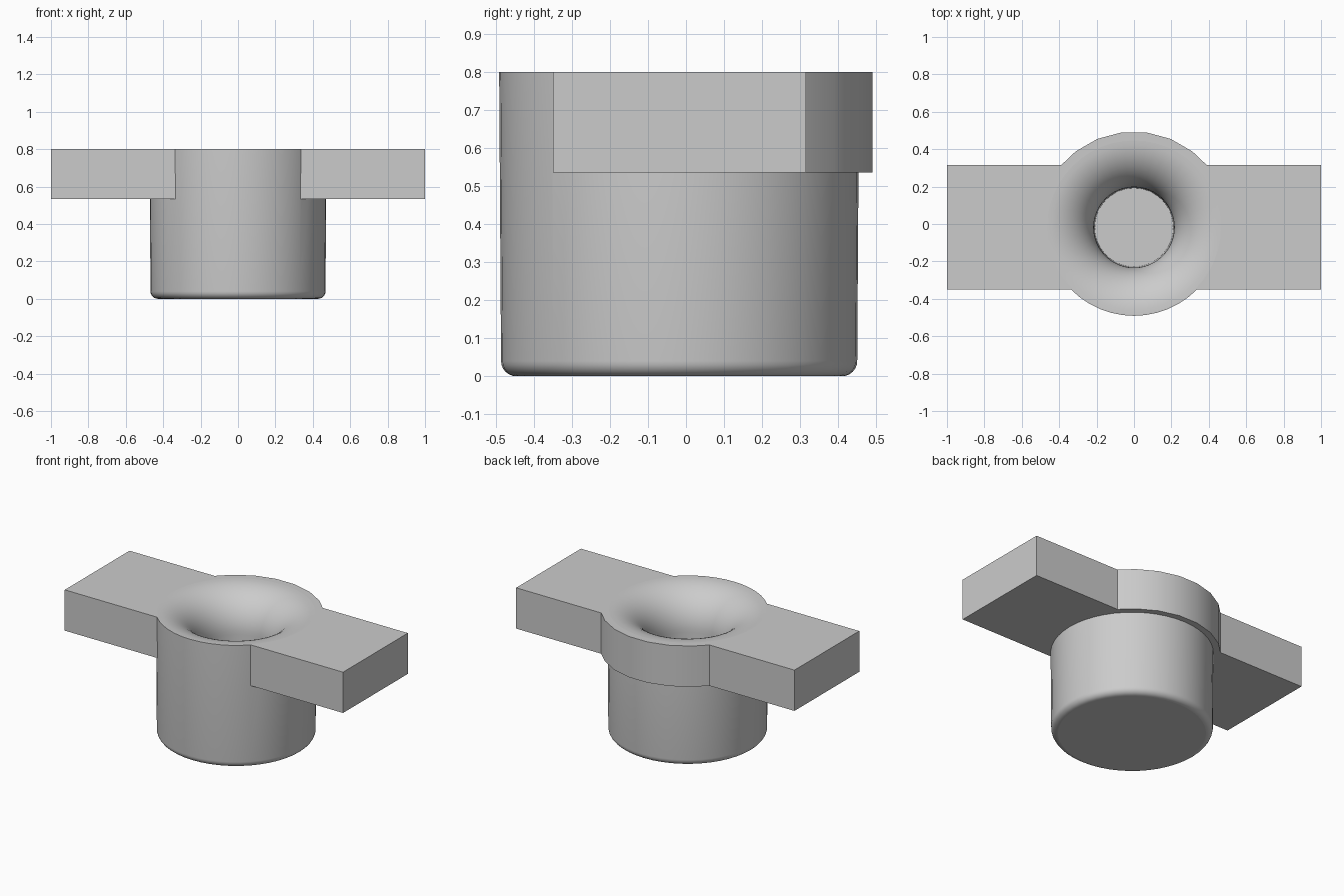
import bpy, bmesh, math

if "Cube" in bpy.data.objects:
    bpy.data.objects.remove(bpy.data.objects["Cube"], do_unlink=True)

GREY = (0.6, 0.6, 0.6, 1)
CY = -0.018               # axis of the round parts
TOP, UNDER = 0.80, 0.535  # plate heights
SEG = 48

mat = bpy.data.materials.new("plain grey")
mat.use_nodes = True
mat.diffuse_color = GREY
mat.node_tree.nodes["Principled BSDF"].inputs["Base Color"].default_value = GREY


def finish(name, bm):
    bmesh.ops.recalc_face_normals(bm, faces=bm.faces)
    mesh = bpy.data.meshes.new(name)
    bm.to_mesh(mesh)
    bm.free()
    mesh.materials.append(mat)
    ob = bpy.data.objects.new(name, mesh)
    bpy.context.collection.objects.link(ob)
    return ob


def lathe(name, profile):
    """Closed solid of revolution from (radius, z) points."""
    bm = bmesh.new()
    rings = []
    for r, z in profile:
        rings.append([bm.verts.new((r * math.cos(a), CY + r * math.sin(a), z))
                      for a in (2 * math.pi * i / SEG for i in range(SEG))])
    for lo, hi in zip(rings, rings[1:]):
        for i in range(SEG):
            j = (i + 1) % SEG
            bm.faces.new((lo[i], lo[j], hi[j], hi[i]))
    bm.faces.new(rings[0])
    bm.faces.new(rings[-1])
    return finish(name, bm)


def arc(cx, cz, r, start, end, n):
    angles = [math.radians(start + (end - start) * i / n) for i in range(n + 1)]
    return [(cx + r * math.cos(a), cz + r * math.sin(a)) for a in angles]


def boolean(target, tool, operation):
    mod = target.modifiers.new(operation.lower(), "BOOLEAN")
    mod.operation, mod.object, mod.solver = operation, tool, "EXACT"
    bpy.context.view_layer.objects.active = target
    bpy.ops.object.modifier_apply(modifier=mod.name)
    bpy.data.objects.remove(tool, do_unlink=True)


# Round body with a softened lower edge and slight draft
body = lathe("knob_body", arc(0.428, 0.04, 0.04, -90, 0, 6) + [(0.473, TOP)])

# Winged plate: straight front edge, faceted bulge at the back
front, back = -0.35, 0.315
bulge = 0.512
side = math.sqrt(bulge ** 2 - (back - CY) ** 2)
outline = [(-1, back), (-1, front), (1, front), (1, back), (side, back)]
for k in range(6):
    a = math.radians(52.5 + 15 * k)
    x, y = bulge * math.cos(a), CY + bulge * math.sin(a)
    if y > back + 0.01:
        outline.append((x, y))
outline.append((-side, back))
bm = bmesh.new()
base = bm.faces.new([bm.verts.new((x, y, UNDER)) for x, y in outline])
ext = bmesh.ops.extrude_face_region(bm, geom=[base])
for v in ext["geom"]:
    if isinstance(v, bmesh.types.BMVert):
        v.co.z = TOP
plate = finish("winged_plate", bm)

# Flared socket, cut from the joined solid
flare = 0.25
socket = lathe("socket_cutter",
               [(0.21, 0.35)]
               + arc(0.215 + flare, TOP - flare, flare, 180, 90, 16)
               + [(0.215 + flare, TOP + 0.1)])
socket.hide_render = True

boolean(body, plate, "UNION")
boolean(body, socket, "DIFFERENCE")
body.name = "winged_knob"

# Smooth the round surfaces, keep the level faces flat
bpy.ops.object.select_all(action="DESELECT")
body.select_set(True)
bpy.context.view_layer.objects.active = body
bpy.ops.object.shade_smooth_by_angle(angle=math.radians(30))
for p in body.data.polygons:
    if abs(p.normal.z) > 0.9999:
        p.use_smooth = False
